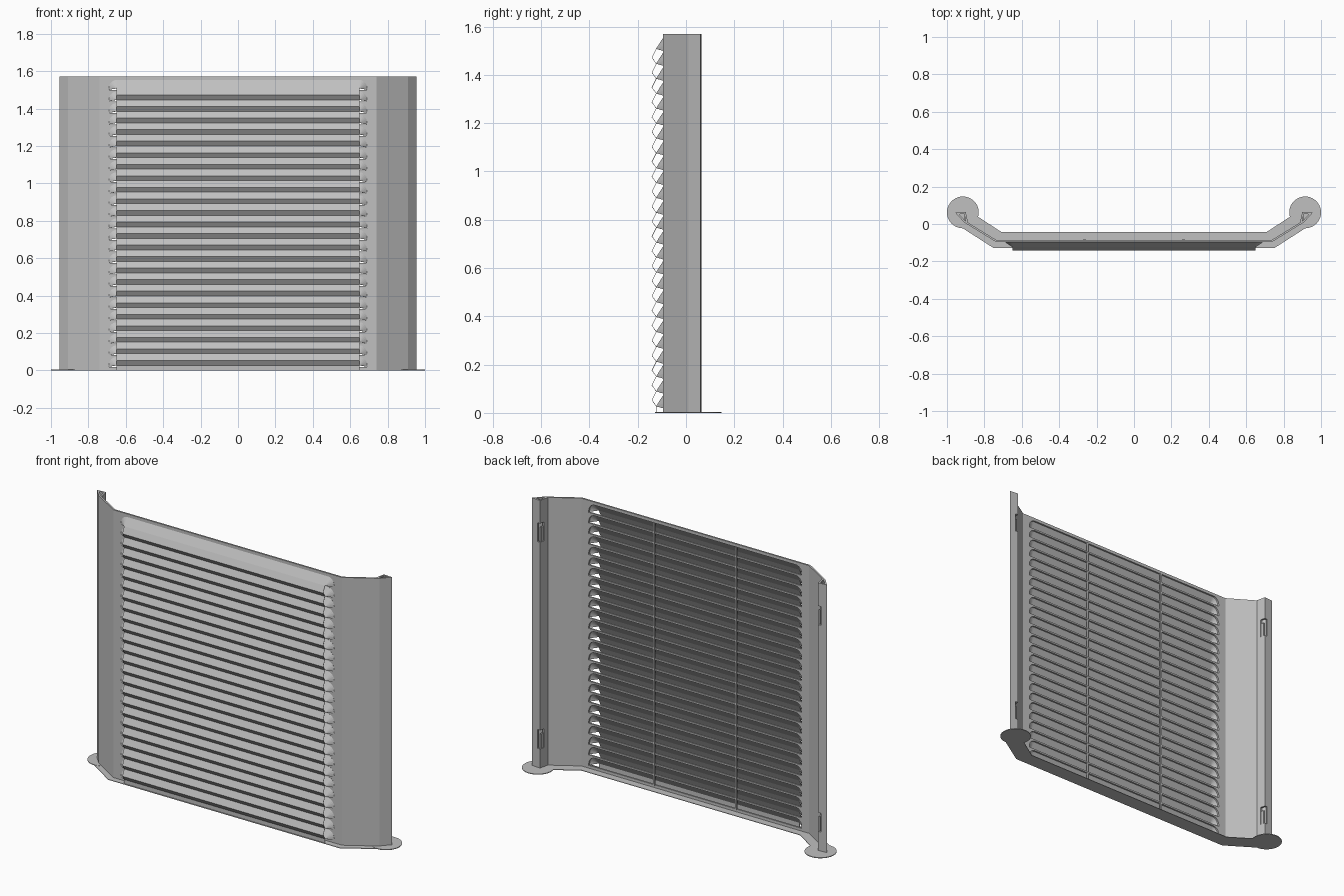
import bpy, bmesh, math
from mathutils import Matrix, Vector

cube = bpy.data.objects.get("Cube")
if cube:
    bpy.data.objects.remove(cube)

grey = bpy.data.materials.new("painted_grey_metal")
grey.use_nodes = True
tone = (0.53, 0.53, 0.53, 1)
grey.diffuse_color = tone
for node in grey.node_tree.nodes:
    if node.type == 'BSDF_PRINCIPLED':
        node.inputs["Base Color"].default_value = tone

HEIGHT = 1.57
FRONT = -0.095            # front plane of the sheet
LIP = -0.123              # louvre lip
COUNT, PITCH, TOP_LIP = 25, 0.0617, 1.508
HALF, END = 0.65, 0.04    # straight half width and rounded end of a louvre
lips = [TOP_LIP - PITCH * k for k in range(COUNT)]


def finish(name, bm, thickness=0, offset=0):
    mesh = bpy.data.meshes.new(name)
    bm.to_mesh(mesh)
    bm.free()
    mesh.materials.append(grey)
    obj = bpy.data.objects.new(name, mesh)
    bpy.context.collection.objects.link(obj)
    if thickness:
        mod = obj.modifiers.new("sheet", 'SOLIDIFY')
        mod.thickness = thickness
        mod.offset = offset
        mod.use_even_offset = True
    return obj


def strip(bm, start, end):
    """Join two matching rows of points with quads."""
    a = [bm.verts.new(p) for p in start]
    b = [bm.verts.new(p) for p in end]
    for i in range(len(a) - 1):
        bm.faces.new((a[i], a[i + 1], b[i + 1], b[i]))


def prism(bm, points, shift):
    """Closed solid made by pushing an outline along a vector."""
    a = [bm.verts.new(p) for p in points]
    b = [bm.verts.new(Vector(p) + Vector(shift)) for p in points]
    bm.faces.new(a)
    bm.faces.new(b[::-1])
    for i in range(len(a)):
        j = (i + 1) % len(a)
        bm.faces.new((a[j], a[i], b[i], b[j]))


def box(bm, low, high):
    size = [h - l for l, h in zip(low, high)]
    mid = [(h + l) / 2 for l, h in zip(low, high)]
    bmesh.ops.create_cube(bm, size=1, matrix=Matrix.Translation(mid) @ Matrix.Diagonal((*size, 1)))


def end_arc(side, lip):
    """Rounded louvre end, from its foot up to the straight top edge."""
    pts = [(side * (HALF + END), lip - 0.008)]
    for i in range(7):
        a = math.radians(15 * i)
        pts.append((side * (HALF + END * math.cos(a)), lip + 0.044 * math.sin(a)))
    return pts


def mirrored(points):
    return points + [(-x, y) for x, y in reversed(points)]


# Folded sheet with hooked side edges
fold = mirrored([(0.888, 0.010), (0.90, 0.065), (0.955, 0.06), (0.91, 0.01), (0.74, FRONT)])
bm = bmesh.new()
strip(bm, [(x, y, 0) for x, y in fold], [(x, y, HEIGHT) for x, y in fold])
panel = finish("folded_panel", bm, 0.01, 1)

# Louvre openings and corner notches cut from the sheet
bm = bmesh.new()
for lip in lips:
    outline = end_arc(1, lip) + end_arc(-1, lip)[::-1]
    prism(bm, [(x, FRONT - 0.03, z) for x, z in outline], (0, 0.06, 0))
for side in (-1, 1):
    for z in (0.17, 1.38):
        xs = sorted((side * 0.875, side * 0.918))
        box(bm, (xs[0], 0.035, z - 0.055), (xs[1], 0.09, z + 0.055))
bmesh.ops.recalc_face_normals(bm, faces=bm.faces)
cutter = finish("opening_cutter", bm)
cutter.hide_render = True
cut = panel.modifiers.new("openings", 'BOOLEAN')
cut.operation = 'DIFFERENCE'
cut.solver = 'EXACT'
cut.object = cutter
graph = bpy.context.evaluated_depsgraph_get()
cut_mesh = bpy.data.meshes.new_from_object(panel.evaluated_get(graph))
panel.modifiers.clear()
panel.data = cut_mesh
bpy.data.objects.remove(cutter)

# Pressed hoods with rounded ends, open underneath
bm = bmesh.new()
for lip in lips:
    tips, crowns = [], []
    for side in (1, -1):
        tip = bm.verts.new((side * HALF, LIP, lip))
        arc = [bm.verts.new((x, FRONT, z)) for x, z in end_arc(side, lip)]
        for a, b in zip(arc, arc[1:]):
            bm.faces.new((tip, a, b) if side > 0 else (tip, b, a))
        tips.append(tip)
        crowns.append(arc[-1])
    bm.faces.new((tips[0], crowns[0], crowns[1], tips[1]))
finish("louvre_hoods", bm, 0.002, 0)

# Zigzag blades between the hood lips, open at both ends
zigzag = []
for lip in lips[:-1]:
    zigzag += [(LIP, lip), (-0.141, lip - 0.036)]
zigzag += [(LIP, lips[-1]), (LIP, 0)]
bm = bmesh.new()
strip(bm, [(-HALF, y, z) for y, z in zigzag], [(HALF, y, z) for y, z in zigzag])
finish("zigzag_blades", bm, 0.002, 0)

# Thin upright stiffeners behind the louvres
bm = bmesh.new()
for x in (-0.265, 0.265):
    box(bm, (x - 0.005, -0.09, 0.015), (x + 0.005, -0.08, 1.555))
finish("rear_stiffeners", bm)

# Small mounting tabs inside the notches
bm = bmesh.new()
for side in (-1, 1):
    for z in (0.17, 1.38):
        xs = sorted((side * 0.898, side * 0.906))
        box(bm, (xs[0], 0.02, z - 0.06), (xs[1], 0.055, z + 0.03))
finish("mounting_tabs", bm)

# Flat foot plate following the fold
bm = bmesh.new()
front_edge = mirrored([(0.92, -0.02), (0.75, -0.129)])
rear_edge = mirrored([(0.87, 0.062), (0.71, -0.042)])
strip(bm, [(x, y, 0) for x, y in front_edge], [(x, y, 0) for x, y in rear_edge])
finish("foot_plate", bm, 0.003, 1)

# Round feet at both ends
for side, name in ((1, "left_round_foot"), (-1, "right_round_foot")):
    bm = bmesh.new()
    bmesh.ops.create_cone(bm, cap_ends=True, segments=40, radius1=0.085, radius2=0.085, depth=0.004,
                          matrix=Matrix.Translation((side * 0.915, 0.062, 0.002)))
    finish(name, bm)

# The foot plate grows upward from the ground
plate = bpy.data.objects["foot_plate"]
if plate.data.polygons[0].normal.z < 0:
    plate.data.flip_normals()
